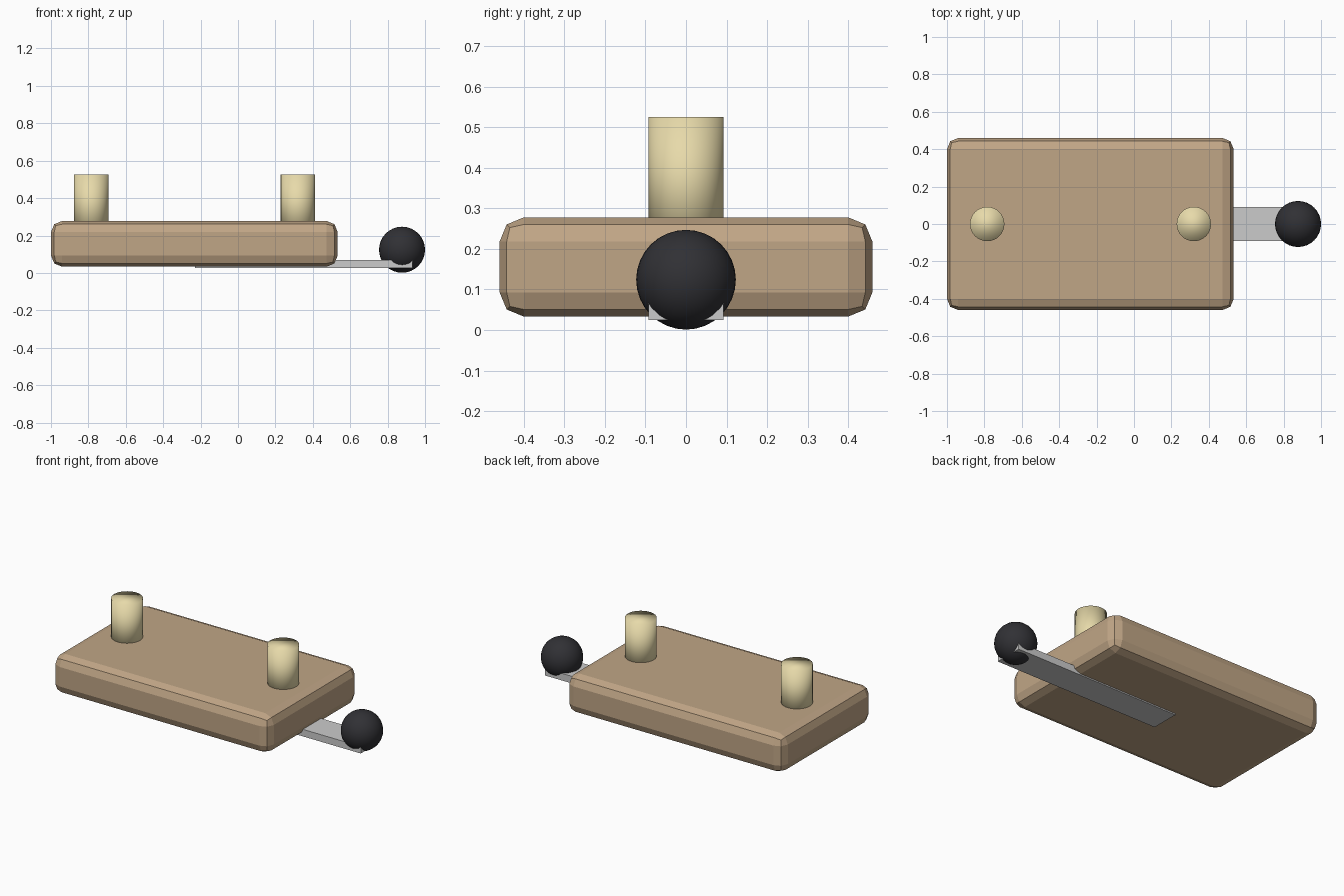
import bpy

if "Cube" in bpy.data.objects:
    bpy.data.objects.remove(bpy.data.objects["Cube"])


def material(name, color):
    m = bpy.data.materials.new(name)
    m.diffuse_color = (*color, 1)
    m.use_nodes = True
    m.node_tree.nodes["Principled BSDF"].inputs["Base Color"].default_value = m.diffuse_color
    return m


def finish(name, mat=None):
    ob = bpy.context.object
    ob.name = name
    if mat:
        ob.data.materials.append(mat)
    return ob


def box(name, lo, hi, mat=None):
    bpy.ops.mesh.primitive_cube_add(size=1, location=[(a + b) / 2 for a, b in zip(lo, hi)])
    ob = finish(name, mat)
    ob.scale = [b - a for a, b in zip(lo, hi)]
    bpy.ops.object.transform_apply(location=False, rotation=False, scale=True)
    return ob


wood = material("wood", (0.53, 0.38, 0.24))
pale = material("pale_wood", (0.80, 0.70, 0.40))
black = material("black", (0.03, 0.03, 0.035))

# Rounded wooden block
block = box("block", (-1, -0.46, 0.033), (0.533, 0.46, 0.278), wood)
bevel = block.modifiers.new("Bevel", 'BEVEL')
bevel.width = 0.06
bevel.segments = 2

# Two pegs standing on the block
for name, x in (("left_peg", -0.785), ("right_peg", 0.32)):
    bpy.ops.mesh.primitive_cylinder_add(vertices=32, radius=0.092, depth=0.325,
                                        location=(x, 0, 0.3625))
    finish(name, pale)
    bpy.ops.object.shade_smooth()

# Flat metal strip under the block
box("strip", (-0.23, -0.092, 0.025), (0.933, 0.092, 0.07))

# Ball on the end of the strip
bpy.ops.mesh.primitive_uv_sphere_add(segments=32, ring_count=16, radius=0.123,
                                     location=(0.877, 0, 0.124))
finish("ball", black)
bpy.ops.object.shade_smooth()
